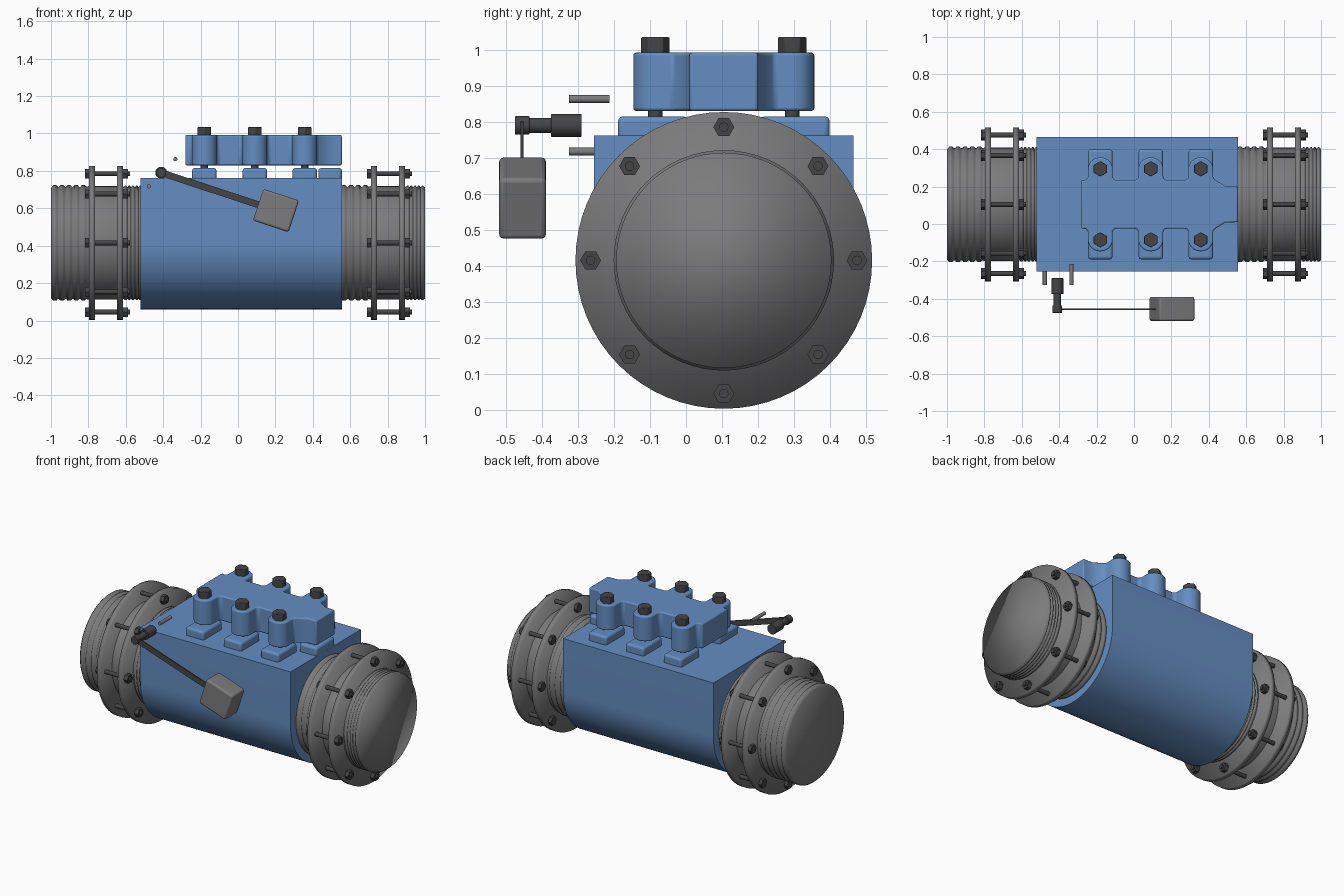
import bpy, bmesh
from math import sin, cos, pi, radians
from mathutils import Vector

cube = bpy.data.objects.get("Cube")
if cube:
    bpy.data.objects.remove(cube, do_unlink=True)


def material(name, rgb):
    m = bpy.data.materials.new(name)
    m.use_nodes = True
    m.diffuse_color = (*rgb, 1)
    bsdf = next(n for n in m.node_tree.nodes if n.type == 'BSDF_PRINCIPLED')
    bsdf.inputs["Base Color"].default_value = (*rgb, 1)
    return m


BLUE = material("blue_paint", (0.13, 0.27, 0.54))
GREY = material("grey_steel", (0.2, 0.2, 0.2))
DARK = material("dark_steel", (0.06, 0.06, 0.06))

CY, CZ = 0.105, 0.415        # pipe axis
SHIFT = 1.508                # offset from the first coupling to the second


def finish(name, bm, mat, angle=35, bevel=0):
    bmesh.ops.recalc_face_normals(bm, faces=bm.faces)
    me = bpy.data.meshes.new(name)
    bm.to_mesh(me)
    bm.free()
    me.materials.append(mat)
    me.shade_smooth()
    if angle:
        me.set_sharp_from_angle(angle=radians(angle))
    ob = bpy.data.objects.new(name, me)
    bpy.context.collection.objects.link(ob)
    if bevel:
        b = ob.modifiers.new("rounded_edges", 'BEVEL')
        b.width = bevel
        b.segments = 3
        b.limit_method = 'ANGLE'
        b.angle_limit = radians(40)
    return ob


def loft(rings):
    """Skin a list of equal point rings and close both ends."""
    bm = bmesh.new()
    rows = [[bm.verts.new(p) for p in ring] for ring in rings]
    n = len(rows[0])
    for a, b in zip(rows, rows[1:]):
        for i in range(n):
            j = (i + 1) % n
            bm.faces.new((a[i], a[j], b[j], b[i]))
    bm.faces.new(rows[0])
    bm.faces.new(rows[-1])
    return bm


def place(axis, t, u, v):
    return {'X': (t, u, v), 'Y': (u, t, v), 'Z': (u, v, t)}[axis]


def prism(name, axis, pts, a, b, mat, angle=35, bevel=0):
    return finish(name, loft([[place(axis, t, u, v) for u, v in pts]
                              for t in (a, b)]), mat, angle, bevel)


def circle(u, v, r, n, start=0.0):
    return [(u + r * cos(start + 2 * pi * i / n), v + r * sin(start + 2 * pi * i / n))
            for i in range(n)]


def rect(u0, v0, u1, v1):
    return [(u0, v0), (u1, v0), (u1, v1), (u0, v1)]


def rod(name, axis, u, v, r, a, b, mat, n=20, start=0.0, bevel=0):
    return prism(name, axis, circle(u, v, r, n, start), a, b, mat, 35, bevel)


def lathe(name, profile, mat):
    rings = [[(x, y, z) for y, z in circle(CY, CZ, r, 64)] for x, r in profile]
    return finish(name, loft(rings), mat, 0)


# Ribbed pipe profile: broad ribs on one side, fine ribs on the other
pipe = [(-1.0, 0.295)]
for i in range(5):
    x = -0.995 + i * 0.038
    pipe += [(x, 0.300), (x + 0.008, 0.309), (x + 0.024, 0.309), (x + 0.032, 0.300)]
pipe += [(-0.80, 0.303), (-0.62, 0.303)]
for i in range(5):
    x = -0.61 + i * 0.02
    pipe += [(x, 0.299), (x + 0.005, 0.306), (x + 0.012, 0.306), (x + 0.017, 0.299)]
pipe.append((-0.508, 0.299))

# Two pipe couplings with flanges and through bolts
for side, dx in (("right", 0), ("left", SHIFT)):
    lathe(side + "_ribbed_pipe", [(x + dx, r) for x, r in pipe], GREY)
    for k, x in enumerate((-0.797, -0.647)):
        lathe(f"{side}_flange_{k}", [(x + dx, 0.412), (x + 0.033 + dx, 0.412)], GREY)
    for k in range(8):
        y = CY + 0.37 * cos(k * pi / 4)
        z = CZ + 0.37 * sin(k * pi / 4)
        for part, r, a, b, n in (("stud", 0.013, -0.80, -0.577, 16),
                                 ("bolt_head", 0.029, -0.818, -0.797, 6),
                                 ("nut", 0.029, -0.614, -0.588, 6)):
            rod(f"{side}_flange_{part}_{k}", 'X', y, z, r, a + dx, b + dx, DARK, n)

# Valve body: round below, square above
half = [(CY + 0.36 * cos(pi + pi * i / 40), CZ + 0.355 * sin(pi + pi * i / 40))
        for i in range(41)]
prism("valve_body", 'X', half + [(0.465, 0.762), (-0.255, 0.762)],
      -0.522, 0.555, BLUE, 35)

# Lid outline: a central block with a round lobe at every bolt and a neck
BOLTS_X = (-0.18, 0.09, 0.357)
LOBE, REACH = 0.066, 0.19
edge = [(-0.282, 0.13)]
for bx in BOLTS_X:
    edge += [(bx - LOBE - 0.012, 0.13), (bx - LOBE, 0.142)]
    edge += [(bx - LOBE * cos(pi * i / 16), REACH + LOBE * 0.93 * sin(pi * i / 16))
             for i in range(17)]
    edge += [(bx + LOBE, 0.142), (bx + LOBE + 0.012, 0.13)]
edge += [(0.455, 0.118), (0.485, 0.098), (0.555, 0.095)]
outline = [(x, CY + d) for x, d in edge] + [(x, CY - d) for x, d in reversed(edge)]
prism("valve_lid", 'Z', outline, 0.83, 0.992, BLUE, 35, 0.008)

# Pads on the body, lid bolts and their shafts
for i, x in enumerate(BOLTS_X):
    for s in (-1, 1):
        tag = f"{'front' if s < 0 else 'back'}_{i}"
        y = CY + s * REACH
        outer, inner = CY + s * 0.294, CY + s * 0.1
        prism("lid_pad_" + tag, 'Z',
              rect(x - 0.065, min(outer, inner), x + 0.065, max(outer, inner)),
              0.75, 0.815, BLUE, 35, 0.014)
        rod("lid_bolt_shaft_" + tag, 'Z', x, y, 0.02, 0.78, 0.86, DARK)
        rod("lid_bolt_head_" + tag, 'Z', x, y, 0.041, 0.985, 1.035, DARK, 6, pi / 6, 0.004)
prism("neck_pad", 'Z', rect(0.43, 0.01, 0.555, 0.2), 0.75, 0.815, BLUE, 35, 0.014)

# Lever pivot: stepped shaft
PX, PZ = -0.41, 0.79
rod("pivot_sleeve", 'Y', PX, PZ, 0.032, -0.375, -0.29, DARK, 24, 0, 0.003)
rod("pivot_shaft", 'Y', PX, PZ, 0.021, -0.455, -0.37, DARK)
rod("pivot_collar", 'Y', PX, PZ, 0.026, -0.475, -0.435, DARK, 24, 0, 0.003)

# Flat lever arm and counterweight
start, end = Vector((PX, PZ)), Vector((0.203, 0.588))
along = (end - start).normalized()
across = Vector((-along.y, along.x))


def tilted(center, a, b):
    return [tuple(center + along * (a * i) + across * (b * j))
            for i, j in ((-1, -1), (1, -1), (1, 1), (-1, 1))]


prism("lever_arm", 'Y', tilted((start + end) / 2, (end - start).length / 2, 0.018),
      -0.459, -0.451, DARK)
prism("counterweight", 'Y', tilted(end, 0.1, 0.089), -0.519, -0.389, GREY, 35, 0.012)

# Stop pins
rod("upper_stop_pin", 'Y', -0.335, 0.863, 0.011, -0.325, -0.213, GREY, 16)
rod("lower_stop_pin", 'Y', -0.477, 0.717, 0.011, -0.325, -0.25, GREY, 16)
